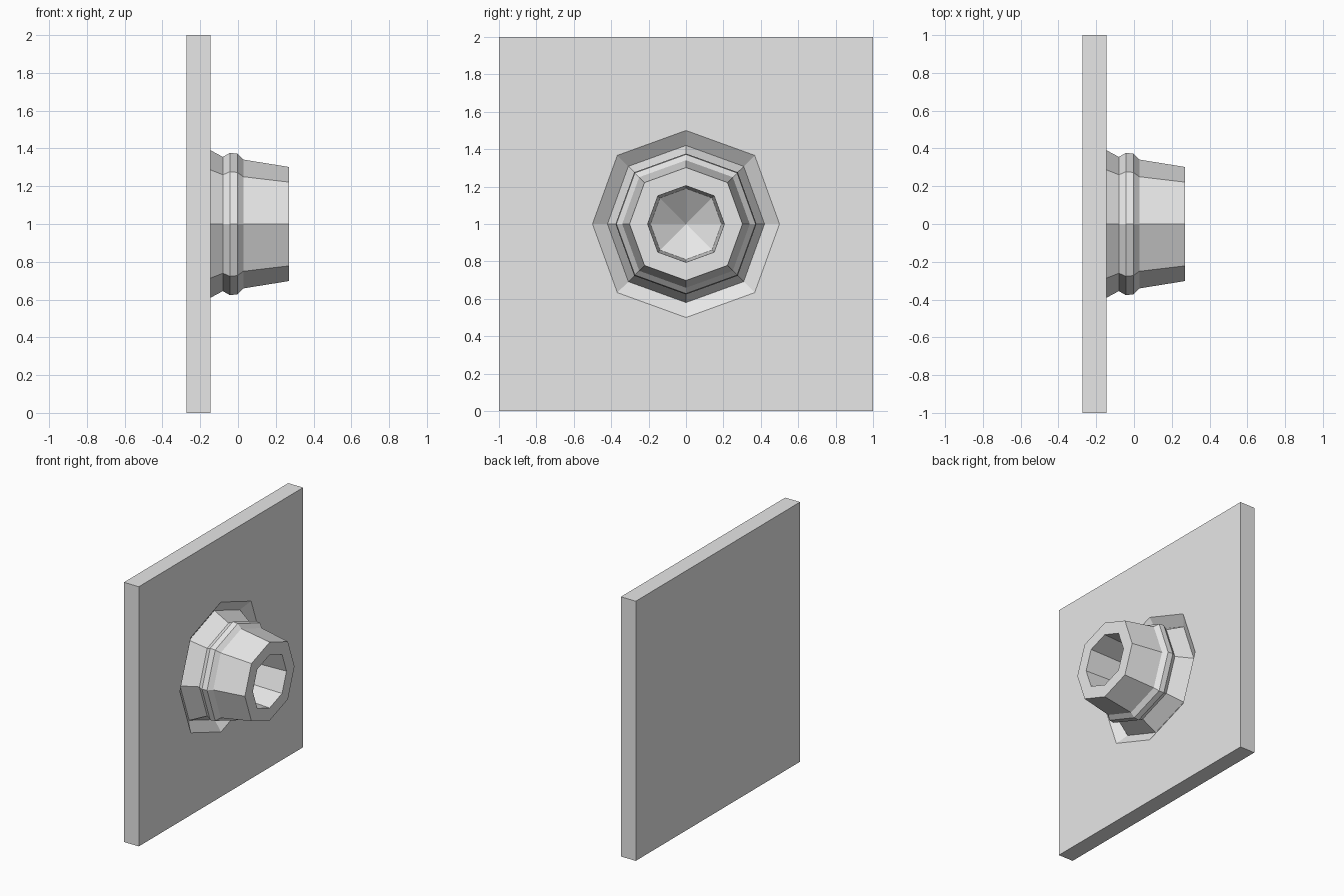
import bpy
import bmesh

cube = bpy.data.objects.get("Cube")
if cube:
    bpy.data.objects.remove(cube, do_unlink=True)

# Single flat colour
grey = bpy.data.materials.new("light_grey")
grey.use_nodes = True
colour = (0.8, 0.8, 0.8, 1.0)
grey.diffuse_color = colour
grey.node_tree.nodes["Principled BSDF"].inputs["Base Color"].default_value = colour

# Eight directions around the x axis; True marks a diagonal corner
DIRS = [(1, 0), (1, 1), (0, 1), (-1, 1), (-1, 0), (-1, -1), (0, -1), (1, -1)]
ROUND = 0.734   # diagonal corner factor of the eight-sided rings
SQUARE = 1.0    # diagonal corner factor that makes a square ring
AXIS_Z = 1.0


def loft(name, profile, cap_start=False, apex=None):
    """Join eight-point rings (x, radius, corner factor) along the x axis."""
    bm = bmesh.new()
    rings = []
    for x, radius, corner in profile:
        ring = []
        for dy, dz in DIRS:
            r = radius * (corner if dy and dz else 1.0)
            ring.append(bm.verts.new((x, dy * r, AXIS_Z + dz * r)))
        rings.append(ring)
    count = len(DIRS)
    for a, b in zip(rings, rings[1:]):
        for j in range(count):
            k = (j + 1) % count
            bm.faces.new((a[j], a[k], b[k], b[j]))
    if cap_start:
        bm.faces.new(rings[0][::-1])
    if apex is not None:
        tip = bm.verts.new((apex, 0, AXIS_Z))
        last = rings[-1]
        for j in range(count):
            bm.faces.new((last[j], last[(j + 1) % count], tip))
    mesh = bpy.data.meshes.new(name)
    bm.to_mesh(mesh)
    bm.free()
    mesh.materials.append(grey)
    obj = bpy.data.objects.new(name, mesh)
    bpy.context.collection.objects.link(obj)
    return obj


# Square wall plate with a sloped eight-sided recess
loft("wall_plate", [
    (-0.272, 1.0, SQUARE),
    (-0.145, 1.0, SQUARE),
    (-0.145, 0.5, ROUND),
    (-0.2, 0.42, ROUND),
], cap_start=True)

# Tapered nozzle: flared foot, raised collar, rim, bore and pointed bore end
outside = [(-0.2, 0.42), (-0.08, 0.355), (-0.043, 0.377),
           (-0.003, 0.372), (0.028, 0.341), (0.27, 0.302)]
bore = [(0.27, 0.205), (-0.05, 0.19)]
loft("nozzle", [(x, r, ROUND) for x, r in outside + bore], apex=-0.19)
